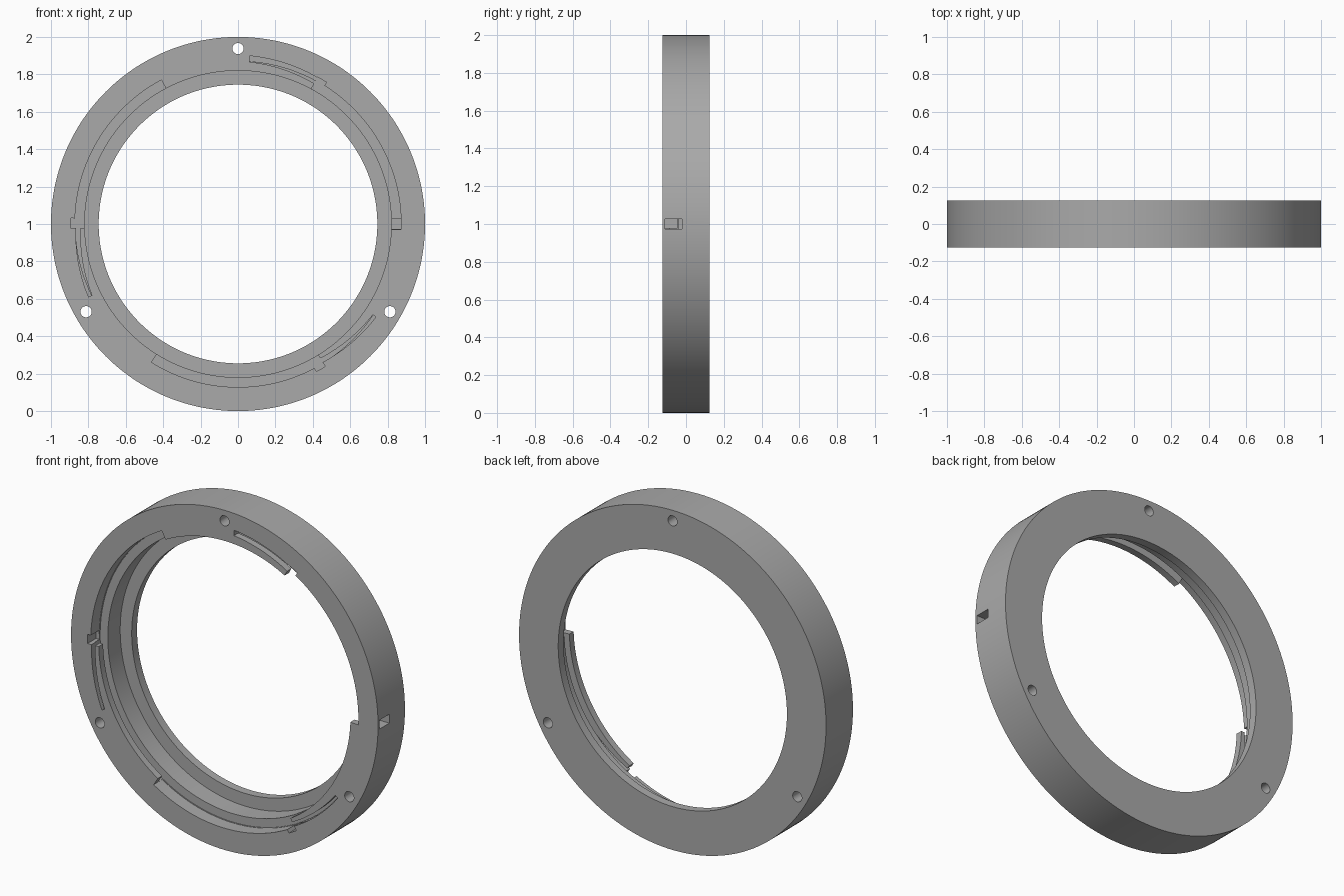
import bpy, bmesh, math
from mathutils import Matrix

cube = bpy.data.objects.get("Cube")
if cube:
    bpy.data.objects.remove(cube, do_unlink=True)

grey = bpy.data.materials.new("satin grey")
grey.use_nodes = True
colour = (0.4, 0.4, 0.4, 1)
grey.diffuse_color = colour
grey.node_tree.nodes["Principled BSDF"].inputs["Base Color"].default_value = colour

FRONT, BACK = -0.125, 0.125
TAB_BACK, LEDGE, LIP = -0.085, -0.04, 0.075


def make_object(name, bm):
    bmesh.ops.recalc_face_normals(bm, faces=bm.faces[:])
    mesh = bpy.data.meshes.new(name)
    bm.to_mesh(mesh)
    bm.free()
    mesh.materials.append(grey)
    ob = bpy.data.objects.new(name, mesh)
    bpy.context.collection.objects.link(ob)
    return ob


def polar(r, angle, y):
    return (r * math.cos(angle), y, 1 + r * math.sin(angle))


def lathe(name, profile, steps=240):
    """Revolve a closed (radius, y) profile about the ring axis."""
    bm = bmesh.new()
    rings = [[bm.verts.new(polar(r, math.tau * i / steps, y)) for r, y in profile]
             for i in range(steps)]
    n = len(profile)
    for i in range(steps):
        a, b = rings[i], rings[(i + 1) % steps]
        for j in range(n):
            k = (j + 1) % n
            bm.faces.new((a[j], a[k], b[k], b[j]))
    return make_object(name, bm)


def arc_cutter(name, start, end, r_start, r_end, y0, y1):
    """Curved bar between two angles; inner and outer radii may drift."""
    bm = bmesh.new()
    steps = max(4, round((end - start) / 1.5))
    sections = []
    for i in range(steps + 1):
        t = i / steps
        a = math.radians(start + (end - start) * t)
        inner, outer = (p + (q - p) * t for p, q in zip(r_start, r_end))
        sections.append([bm.verts.new(polar(r, a, y)) for r, y in
                         ((inner, y0), (outer, y0), (outer, y1), (inner, y1))])
    for a, b in zip(sections, sections[1:]):
        for j in range(4):
            k = (j + 1) % 4
            bm.faces.new((a[j], a[k], b[k], b[j]))
    bm.faces.new(sections[0])
    bm.faces.new(sections[-1])
    return make_object(name, bm)


def hole_cutter(name, x, z, radius):
    bm = bmesh.new()
    bmesh.ops.create_cone(bm, cap_ends=True, segments=32, radius1=radius,
                          radius2=radius, depth=0.5,
                          matrix=Matrix.Translation((x, 0, z)) @ Matrix.Rotation(math.pi / 2, 4, 'X'))
    return make_object(name, bm)


# Ring body with groove behind the front tabs and a thin back lip
ring = lathe("mount_ring", [
    (1, FRONT), (1, BACK), (0.745, BACK), (0.745, LIP), (0.82, LIP),
    (0.82, LEDGE), (0.87, LEDGE), (0.87, TAB_BACK), (0.82, TAB_BACK), (0.82, FRONT)])

cutters = []
# Entry notches, spring slits and screw holes, three of each
for i in range(3):
    turn = 120 * i
    cutters.append(arc_cutter("entry_notch_cutter", turn - 2, turn + 59.5,
                              (0.78, 0.872), (0.78, 0.872), -0.2, LEDGE - 0.005))
    cutters.append(arc_cutter("tab_gap_cutter", turn + 58, turn + 61.5,
                              (0.79, 0.893), (0.79, 0.893), -0.2, LEDGE - 0.007))
    wide = 0.012 if i == 0 else 0
    cutters.append(arc_cutter("spring_slit_cutter", turn + 61, turn + 86,
                              (0.842 + wide, 0.866 + 2 * wide), (0.869, 0.889 + wide),
                              -0.2, LEDGE - 0.01))
    a = math.radians(90 + turn)
    x, _, z = polar(0.938, a, 0)
    cutters.append(hole_cutter("screw_hole_cutter", x, z, 0.03))

# Lock pin slot through the left wall
bm = bmesh.new()
bmesh.ops.create_cube(bm, size=1, matrix=Matrix.Translation((0.92, -0.066, 1))
                      @ Matrix.Diagonal((0.24, 0.092, 0.052, 1)))
cutters.append(make_object("pin_slot_cutter", bm))

# Cut the ring, then drop the cutters
bpy.ops.object.select_all(action='DESELECT')
ring.select_set(True)
bpy.context.view_layer.objects.active = ring
for cutter in cutters:
    cutter.hide_render = True
    mod = ring.modifiers.new("cut", 'BOOLEAN')
    mod.operation = 'DIFFERENCE'
    mod.solver = 'EXACT'
    mod.object = cutter
    bpy.ops.object.modifier_apply(modifier=mod.name)
    bpy.data.objects.remove(cutter, do_unlink=True)
bpy.ops.object.shade_smooth_by_angle(angle=math.radians(25))
